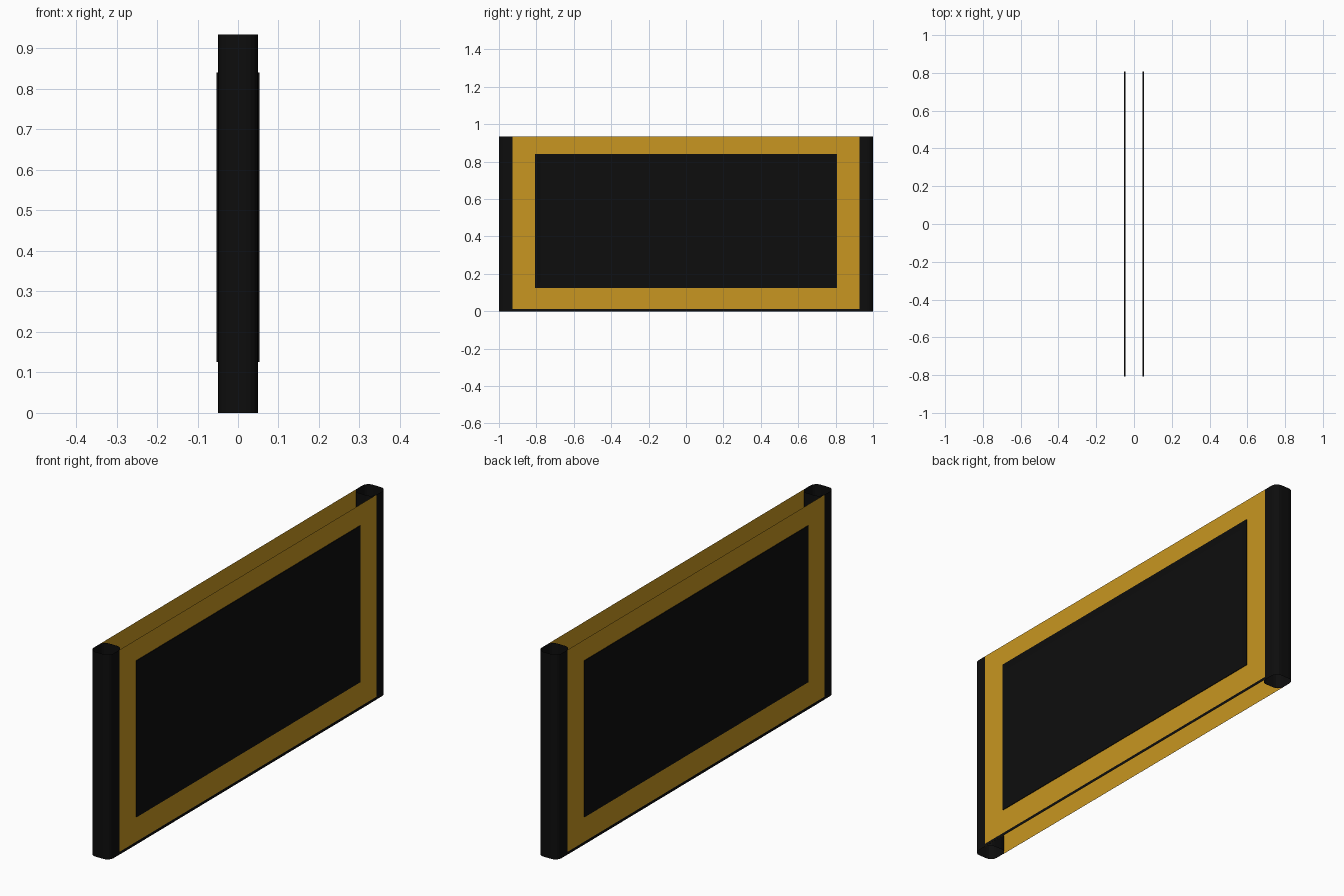
import bpy, bmesh, math

if "Cube" in bpy.data.objects:
    bpy.data.objects.remove(bpy.data.objects["Cube"])

H = 0.935      # overall height
PX = 0.05      # half thickness of the body


def material(name, rgb):
    m = bpy.data.materials.new(name)
    m.diffuse_color = (*rgb, 1)
    m.use_nodes = True
    m.node_tree.nodes["Principled BSDF"].inputs["Base Color"].default_value = m.diffuse_color
    return m


gold = material("gold", (0.578, 0.305, 0.015))
black = material("black", (0.004, 0.004, 0.004))


def finish(name, bm, mat):
    me = bpy.data.meshes.new(name)
    bm.to_mesh(me)
    bm.free()
    me.materials.append(mat)
    ob = bpy.data.objects.new(name, me)
    bpy.context.collection.objects.link(ob)
    return ob


def sheet(name, x, y, z0, z1, mat):
    """Flat upright sheet facing outward along x."""
    bm = bmesh.new()
    pts = [(-y, z0), (y, z0), (y, z1), (-y, z1)]
    if x < 0:
        pts.reverse()
    bm.faces.new([bm.verts.new((x, a, b)) for a, b in pts])
    return finish(name, bm, mat)


def screen(name, s):
    """Thin slab with a raised rim and a slightly sunken display."""
    bm = bmesh.new()
    bmesh.ops.create_cube(bm, size=1)
    for v in bm.verts:
        v.co = (s * 0.0485 + v.co.x * 0.009, v.co.y * 1.614, 0.483 + v.co.z * 0.715)
    front = [f for f in bm.faces if f.normal.x * s > 0.9]
    bmesh.ops.inset_region(bm, faces=front, thickness=0.045)
    for v in front[0].verts:
        v.co.x -= s * 0.002
    return finish(name, bm, black)


def post(name, s):
    """Open upright tube with a rounded square outline."""
    bm = bmesh.new()
    r, n, flat = 0.03, 4, 0.02
    ring = []
    for q, (cx, cy) in enumerate([(1, 1), (-1, 1), (-1, -1), (1, -1)]):
        for i in range(n + 1):
            a = math.pi / 2 * (q + i / n)
            ring.append((cx * flat + r * math.cos(a),
                         s * 0.95 + cy * flat + r * math.sin(a)))
    lo = [bm.verts.new((x, y, 0)) for x, y in ring]
    hi = [bm.verts.new((x, y, H)) for x, y in ring]
    for i in range(len(ring)):
        j = (i + 1) % len(ring)
        bm.faces.new((lo[i], lo[j], hi[j], hi[i]))
    return finish(name, bm, black)


# Matching parts on both sides and both ends
for s, side, end in ((1, "right", "back"), (-1, "left", "front")):
    sheet(side + "_panel", s * PX, 0.927, 0, H, gold)
    sheet(side + "_bottom_trim", s * (PX + 0.0008), 0.927, 0, 0.013, black)
    screen(side + "_screen", s)
    post(end + "_post", s)
